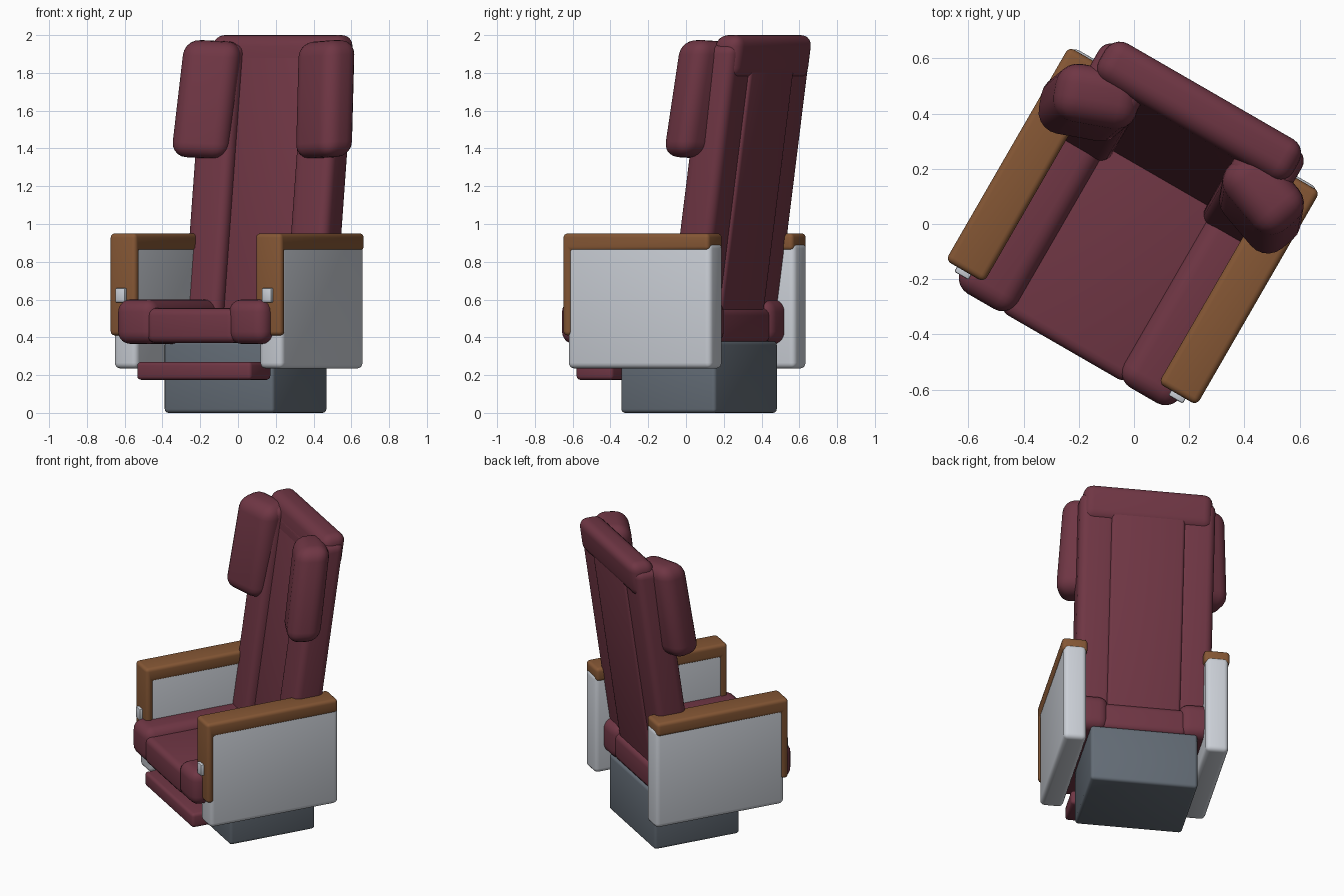
import bpy, bmesh, math
from mathutils import Matrix, Vector

if "Cube" in bpy.data.objects:
    bpy.data.objects.remove(bpy.data.objects["Cube"])

TURN = Matrix.Rotation(math.radians(-30), 4, 'Z')   # whole chair is turned


def material(name, rgb):
    m = bpy.data.materials.new(name)
    m.diffuse_color = (*rgb, 1)
    m.use_nodes = True
    m.node_tree.nodes["Principled BSDF"].inputs["Base Color"].default_value = m.diffuse_color
    return m


BURGUNDY = material("burgundy upholstery", (0.16, 0.037, 0.058))
WOOD = material("brown wood", (0.235, 0.095, 0.035))
GREY = material("light grey shell", (0.60, 0.63, 0.68))
SLATE = material("slate base", (0.125, 0.15, 0.18))


def finish(name, bm, mat, bevel, seg, lean=False, local=None):
    """Round the edges, lean parts of the backrest, turn, and make the object."""
    if bevel:
        bmesh.ops.bevel(bm, geom=bm.edges[:], offset=bevel, segments=seg,
                        profile=0.5, affect='EDGES', clamp_overlap=True)
    if local:
        bm.transform(local)
    if lean:
        for v in bm.verts:
            v.co.y += 0.143 * (v.co.z - 0.58)
    bm.transform(TURN)
    bmesh.ops.recalc_face_normals(bm, faces=bm.faces[:])
    me = bpy.data.meshes.new(name)
    bm.to_mesh(me)
    bm.free()
    ob = bpy.data.objects.new(name, me)
    bpy.context.collection.objects.link(ob)
    me.materials.append(mat)
    bpy.ops.object.select_all(action='DESELECT')
    ob.select_set(True)
    bpy.context.view_layer.objects.active = ob
    bpy.ops.object.shade_smooth_by_angle(angle=math.radians(35))
    return ob


def box(name, x, y, z, mat, bevel=0.02, seg=3, lean=False, local=None):
    bm = bmesh.new()
    bmesh.ops.create_cube(bm, size=1)
    lo, hi = zip(*(sorted(r) for r in (x, y, z)))
    for v in bm.verts:
        v.co = Vector([(hi[i] if v.co[i] > 0 else lo[i]) for i in range(3)])
    return finish(name, bm, mat, bevel, seg, lean, local)


# base and footrest
box("base", (-.335, .335), (-.21, .37), (0, .38), SLATE, .02)
box("footrest", (-.35, .35), (-.475, -.25), (.175, .27), BURGUNDY, .02)

# seat and backrest centres
box("seat_cushion", (-.27, .27), (-.515, .37), (.37, .555), BURGUNDY, .04, 4)
box("back_cushion", (-.23, .23), (.195, .355), (.45, 1.90), BURGUNDY, .02)
box("head_roll", (-.405, .405), (.195, .36), (1.765, 2.0), BURGUNDY, .06, 5, True)
bpy.data.objects.remove(bpy.data.objects["back_cushion"])
box("back_cushion", (-.23, .23), (.195, .355), (.45, 1.90), BURGUNDY, .02, 3, True)

for s, side in ((-1, "left"), (1, "right")):
    # rounded side rolls of seat and back
    box(side + "_seat_bolster", (s * .22, s * .46), (-.52, .385), (.365, .60),
        BURGUNDY, .065, 5)
    box(side + "_back_bolster", (s * .195, s * .425), (.135, .342), (.45, 1.95),
        BURGUNDY, .05, 5, True)

    # head wing: pillow toed in and leaning slightly inward
    place = (Matrix.Translation((s * .36, .146, 1.66))
             @ Matrix.Rotation(math.radians(-3 * s), 4, 'Y')
             @ Matrix.Rotation(math.radians(-20 * s), 4, 'Z'))
    box(side + "_head_wing", (-.155, .155), (-.105, .105), (-.31, .31),
        BURGUNDY, .08, 5, True, place)

    # arm shell
    box(side + "_arm_shell", (s * .373, s * .517), (-.43, .445), (.235, .90),
        GREY, .03, 4)

    # wooden arm cap: L profile running along the top and down the front
    profile = [(-.455, .41), (-.405, .41), (-.405, .86), (.438, .86),
               (.438, .95), (-.455, .95)]
    bm = bmesh.new()
    f = bm.faces.new([bm.verts.new((s * .365, y, z)) for y, z in profile])
    ext = bmesh.ops.extrude_face_region(bm, geom=[f])
    bmesh.ops.translate(bm, vec=(s * .16, 0, 0),
                        verts=[g for g in ext["geom"] if isinstance(g, bmesh.types.BMVert)])
    bmesh.ops.recalc_face_normals(bm, faces=bm.faces[:])
    finish(side + "_arm_cap", bm, WOOD, .022, 4)

    # control button on the arm front
    box(side + "_arm_button", (s * .418, s * .478), (-.475, -.44), (.585, .66),
        GREY, .006, 2)
